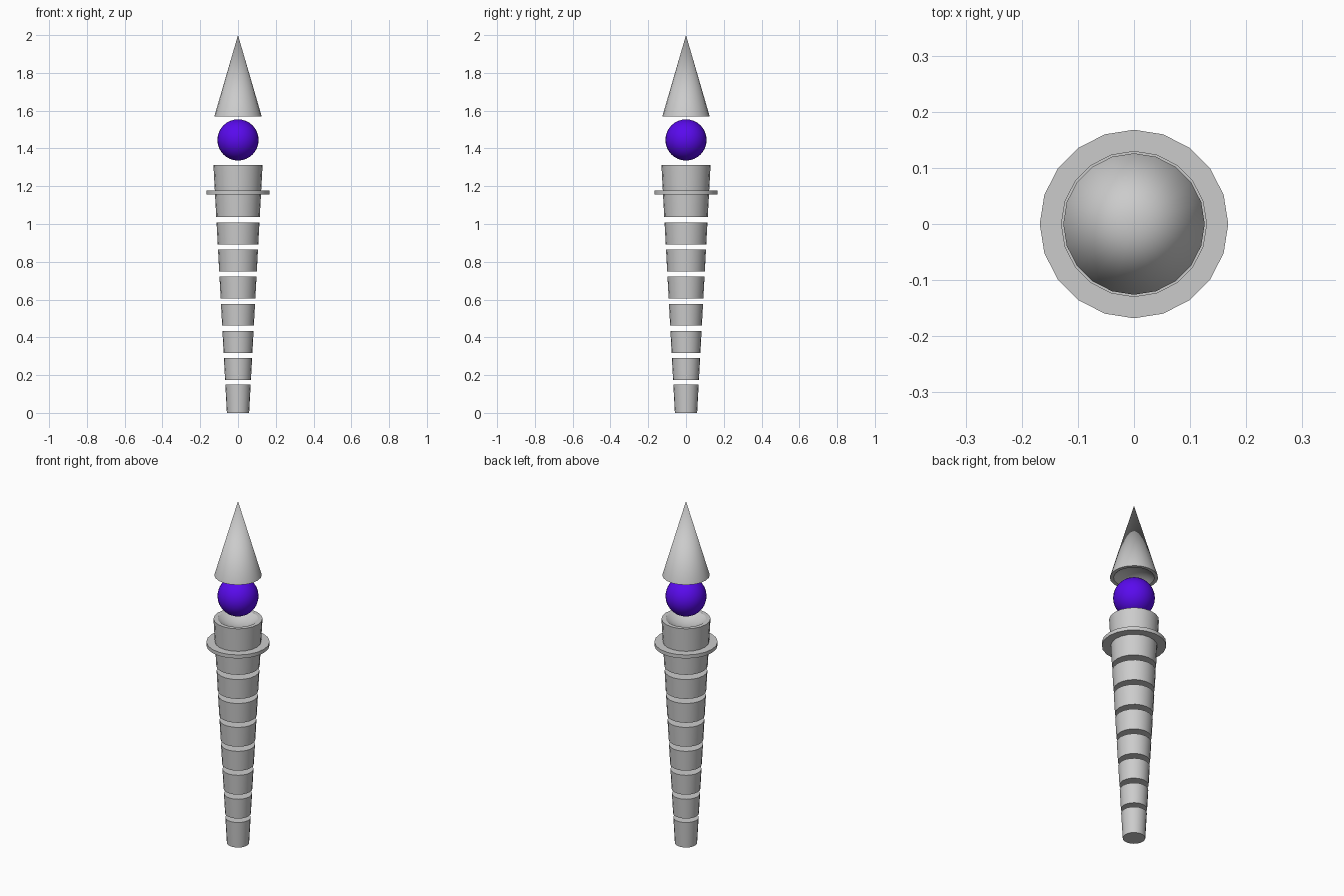
import bpy, bmesh
from math import pi, sin, cos, sqrt, asin

if "Cube" in bpy.data.objects:
    bpy.data.objects.remove(bpy.data.objects["Cube"])

SIDES = 20
ORB_Z, ORB_R = 1.445, 0.109


def shaft_radius(z):
    return 0.059 + 0.0542 * z


def smooth(obj):
    bpy.ops.object.select_all(action='DESELECT')
    obj.select_set(True)
    bpy.context.view_layer.objects.active = obj
    bpy.ops.object.shade_smooth_by_angle()


def lathe(name, profile, closed=False):
    """Revolve (radius, z) points around z; radius 0 makes a pole."""
    bm = bmesh.new()
    rings = []
    for r, z in profile:
        if r == 0:
            rings.append([bm.verts.new((0, 0, z))] * SIDES)
        else:
            rings.append([bm.verts.new((r * cos(2 * pi * i / SIDES),
                                        r * sin(2 * pi * i / SIDES), z))
                          for i in range(SIDES)])
    pairs = list(zip(rings, rings[1:]))
    if closed:
        pairs.append((rings[-1], rings[0]))
    for a, b in pairs:
        for i in range(SIDES):
            j = (i + 1) % SIDES
            bm.faces.new(list(dict.fromkeys((a[i], a[j], b[j], b[i]))))
    bmesh.ops.recalc_face_normals(bm, faces=bm.faces)
    mesh = bpy.data.meshes.new(name)
    bm.to_mesh(mesh)
    bm.free()
    obj = bpy.data.objects.new(name, mesh)
    bpy.context.collection.objects.link(obj)
    smooth(obj)
    return obj


def bowl(rim_r, rim_z, side, steps=5):
    """Spherical hollow concentric with the orb, from the rim to the axis."""
    rad = sqrt(rim_r ** 2 + (rim_z - ORB_Z) ** 2)
    a0 = asin(rim_r / rad)
    pts = [(rad * sin(a0 * (1 - k / steps)),
            ORB_Z + side * rad * cos(a0 * (1 - k / steps)))
           for k in range(steps)]
    return pts + [(0, ORB_Z + side * rad)]


# Stack of separate tapered shaft segments
spans = [(0.0, 0.15)] + [(0.174 + 0.1437 * k, 0.29 + 0.1437 * k) for k in range(6)]
for n, (lo, hi) in enumerate(spans, 1):
    lathe(f"shaft_segment_{n}", [(0, lo), (shaft_radius(lo), lo),
                                 (shaft_radius(hi), hi), (0, hi)])

# Top segment with hollow cup under the orb
lo, hi = 1.037, 1.313
lathe("shaft_cup", [(0, lo), (shaft_radius(lo), lo), (shaft_radius(hi), hi)]
      + bowl(0.107, hi, -1))

# Flange ring around the cup
lathe("flange", [(0.11, 1.157), (0.168, 1.157), (0.168, 1.178), (0.11, 1.178)],
      closed=True)

# Floating orb
bpy.ops.mesh.primitive_uv_sphere_add(segments=32, ring_count=16, radius=ORB_R,
                                     location=(0, 0, ORB_Z))
orb = bpy.context.object
orb.name = "orb"
smooth(orb)
mat = bpy.data.materials.new("violet")
mat.diffuse_color = (0.1, 0.003, 0.85, 1)
mat.use_nodes = True
mat.node_tree.nodes["Principled BSDF"].inputs["Base Color"].default_value = mat.diffuse_color
orb.data.materials.append(mat)

# Pointed tip with a hollow underside
lathe("spike_tip", [(0, 2.0), (0.126, 1.568)] + bowl(0.107, 1.568, 1))
